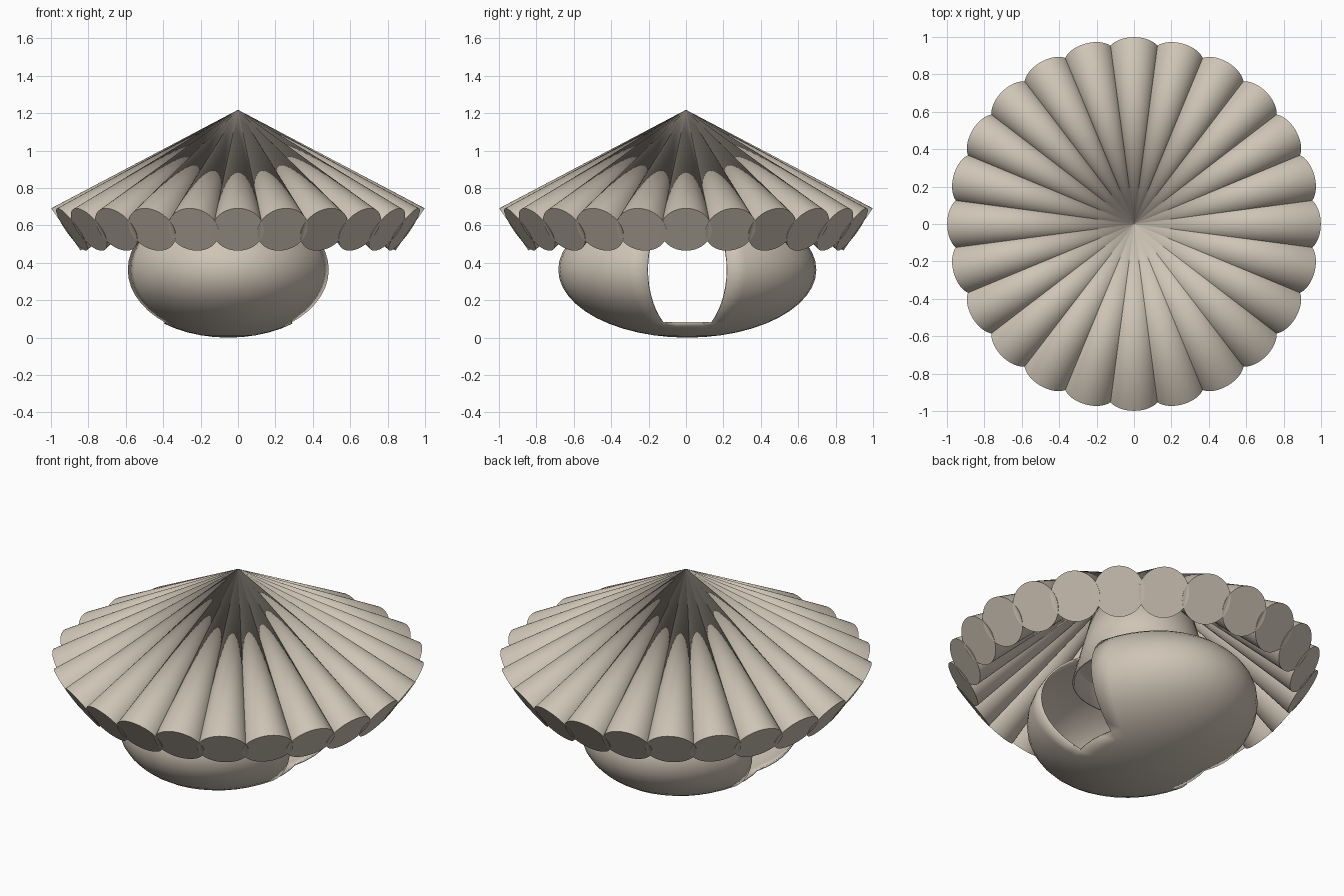
import bpy, bmesh, math
from mathutils import Vector, Matrix

if "Cube" in bpy.data.objects:
    bpy.data.objects.remove(bpy.data.objects["Cube"])

mat = bpy.data.materials.new("warm beige")
mat.diffuse_color = (0.62, 0.555, 0.465, 1)
mat.use_nodes = True
mat.node_tree.nodes["Principled BSDF"].inputs["Base Color"].default_value = mat.diffuse_color


def make_object(name, bm):
    mesh = bpy.data.meshes.new(name)
    bm.to_mesh(mesh)
    bm.free()
    obj = bpy.data.objects.new(name, mesh)
    bpy.context.collection.objects.link(obj)
    mesh.materials.append(mat)
    bpy.ops.object.select_all(action='DESELECT')
    obj.select_set(True)
    bpy.context.view_layer.objects.active = obj
    bpy.ops.object.shade_smooth_by_angle(angle=math.radians(35))
    return obj


def add_shell(obj, thickness):
    mod = obj.modifiers.new("thickness", 'SOLIDIFY')
    mod.thickness = thickness
    mod.offset = -1


# Roof: ring of overlapping cones sharing one apex
APEX, RIM, RADIUS, COUNT = Vector((0, 0, 1.218)), Vector((0.92, 0, 0.578)), 0.138, 24
axis = APEX - RIM
bm = bmesh.new()
for i in range(COUNT):
    place = (Matrix.Rotation(2 * math.pi * i / COUNT, 4, 'Z')
             @ Matrix.Translation((APEX + RIM) / 2)
             @ axis.to_track_quat('Z', 'Y').to_matrix().to_4x4())
    bmesh.ops.create_cone(bm, cap_ends=True, segments=48, radius1=RADIUS,
                          radius2=0, depth=axis.length, matrix=place)
make_object("roof_cones", bm)

# Body: flattened ellipsoid shell with a tall opening on each side
bm = bmesh.new()
bmesh.ops.create_uvsphere(bm, u_segments=40, v_segments=24, radius=1)
gone = []
for f in bm.faces:
    c = f.calc_center_median()
    azimuth = math.degrees(math.atan2(abs(c.y), abs(c.x)))
    latitude = math.degrees(math.asin(c.z / c.length))
    if azimuth < 18 and abs(latitude) < 52.5:
        gone.append(f)
bmesh.ops.delete(bm, geom=gone, context='FACES')
bmesh.ops.transform(bm, verts=bm.verts, matrix=Matrix.Translation((-0.052, 0.007, 0.363))
                    @ Matrix.Diagonal((0.565, 0.69, 0.363, 1)))
add_shell(make_object("body_shell", bm), 0.01)

# Neck: tapered tube joining the body to the roof
bm = bmesh.new()
bmesh.ops.create_cone(bm, cap_ends=False, segments=48, radius1=0.375, radius2=0.255,
                      depth=0.46, matrix=Matrix.Translation((-0.052, 0.007, 0.79)))
add_shell(make_object("neck", bm), 0.01)
